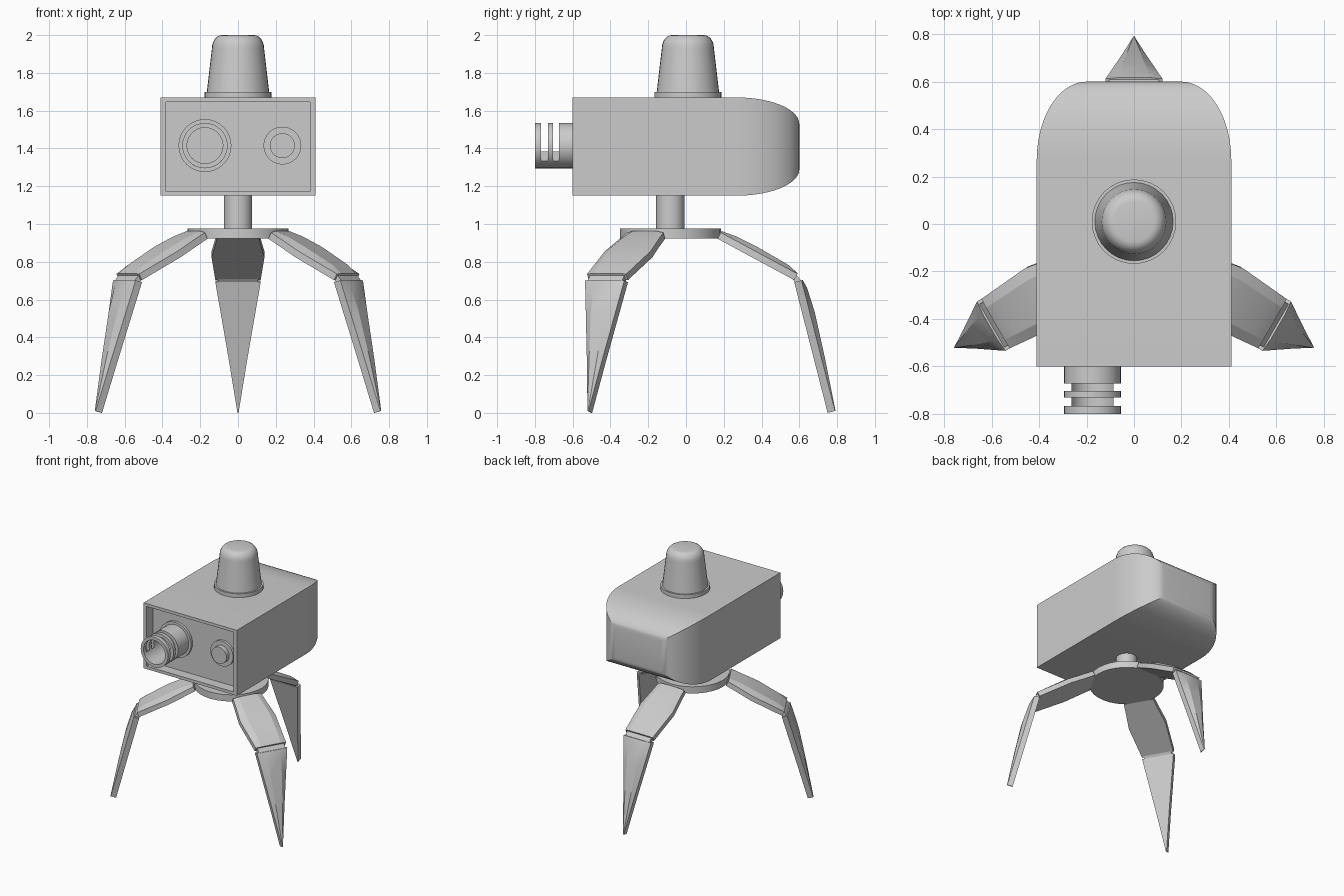
import bpy, bmesh, math
from mathutils import Vector

if "Cube" in bpy.data.objects:
    bpy.data.objects.remove(bpy.data.objects["Cube"])

grey = bpy.data.materials.new("plain grey")
grey.diffuse_color = (0.6, 0.6, 0.6, 1)
grey.use_nodes = True
grey.node_tree.nodes["Principled BSDF"].inputs["Base Color"].default_value = grey.diffuse_color


def loft(name, rings, closed=False, angle=30):
    """Skin a list of point rings; cap the ends unless the loft closes on itself."""
    bm = bmesh.new()
    vs = [[bm.verts.new(p) for p in ring] for ring in rings]
    n = len(vs[0])
    pairs = list(zip(vs, vs[1:])) + ([(vs[-1], vs[0])] if closed else [])
    for a, b in pairs:
        for i in range(n):
            j = (i + 1) % n
            bm.faces.new((a[i], a[j], b[j], b[i]))
    if not closed:
        bm.faces.new(vs[0])
        bm.faces.new(vs[-1])
    bmesh.ops.recalc_face_normals(bm, faces=bm.faces)
    me = bpy.data.meshes.new(name)
    bm.to_mesh(me)
    bm.free()
    me.materials.append(grey)
    ob = bpy.data.objects.new(name, me)
    bpy.context.collection.objects.link(ob)
    bpy.ops.object.select_all(action='DESELECT')
    ob.select_set(True)
    bpy.context.view_layer.objects.active = ob
    bpy.ops.object.shade_smooth_by_angle(angle=math.radians(angle))
    return ob


def turned(name, centre, profile, axis='Z', closed=False, n=32):
    """Round part: profile of (radius, position along axis)."""
    rings = []
    for r, h in profile:
        ring = []
        for i in range(n):
            t = 2 * math.pi * i / n
            u, v = r * math.cos(t), r * math.sin(t)
            if axis == 'Z':
                ring.append((centre[0] + u, centre[1] + v, h))
            else:
                ring.append((centre[0] + u, h, centre[1] + v))
        rings.append(ring)
    return loft(name, rings, closed)


# Head: rectangular sections, recessed front, back rounded in plan and profile
def rect(y, w, h, z=1.41):
    return [(-w, y, z - h), (w, y, z - h), (w, y, z + h), (-w, y, z + h)]


sections = [rect(-0.52, 0.382, 0.237), rect(-0.6, 0.382, 0.237), rect(-0.6, 0.41, 0.26)]
for i in range(13):
    t = math.pi / 2 * i / 12
    sections.append(rect(0.27 + 0.33 * math.sin(t), 0.2 + 0.21 * math.cos(t), 0.12 + 0.14 * math.cos(t)))
loft("head", sections)

# Domed cap on the head
dome = [(0.178, 1.66), (0.178, 1.7), (0.165, 1.7), (0.138, 1.93)]
for i in range(1, 7):
    t = math.pi / 2 * i / 6
    dome.append((0.085 + 0.053 * math.cos(t), 1.93 + 0.07 * math.sin(t)))
turned("head_cap", (0, 0.01), dome)

# Neck and hip disc
turned("neck", (0, -0.083), [(0.075, 0.96), (0.075, 1.16)])
turned("hip_disc", (0, -0.083), [(0.267, 0.922), (0.267, 0.975)])

# Slotted barrel eye
EX, EZ = -0.175, 1.415
turned("barrel_flange", (EX, EZ), [(0.14, -0.51), (0.14, -0.54), (0.115, -0.54), (0.115, -0.51)], 'Y', True)
for i, (y0, y1) in enumerate([(-0.8, -0.768), (-0.731, -0.704), (-0.673, -0.51)]):
    turned(f"barrel_ring_{i + 1}", (EX, EZ), [(0.12, y0), (0.12, y1), (0.095, y1), (0.095, y0)], 'Y', True)


# Lower strip that joins the barrel rings across each slot
def strip(y):
    pts = []
    for r, lim, sign in ((0.12, 48, 1), (0.095, 70, -1)):
        for k in range(-6, 7):
            t = math.radians(sign * lim * k / 6)
            pts.append((EX + r * math.sin(t), y, EZ - r * math.cos(t)))
    return pts


for i, (y0, y1) in enumerate([(-0.768, -0.731), (-0.704, -0.673)]):
    loft(f"barrel_strip_{i + 1}", [strip(y0), strip(y1)])

# Small eye
turned("small_eye_ring", (0.235, EZ), [(0.1, -0.51), (0.1, -0.54), (0.066, -0.54), (0.066, -0.51)], 'Y', True)
turned("small_eye", (0.235, EZ), [(0.066, -0.51), (0.066, -0.575)], 'Y')


# Legs: flat underside, low rim and a chamfered, slightly raised outer face
def limb(name, ang, start, end, stations, rim, k):
    a = math.radians(ang)
    out, side = Vector((math.cos(a), math.sin(a), 0)), Vector((-math.sin(a), math.cos(a), 0))
    up, base = Vector((0, 0, 1)), Vector((0, -0.083, 0))
    d = Vector((end[0] - start[0], end[1] - start[1])).normalized()
    nrm = out * -d.y + up * d.x
    rings = []
    for s, w, h in stations:
        p = base + out * (start[0] + s * (end[0] - start[0])) + up * (start[1] + s * (end[1] - start[1]))
        shape = [(-w, 0), (w, 0), (w, rim), (k * w, h), (-k * w, h), (-w, rim)]
        rings.append([p + side * u + nrm * v for u, v in shape])
    return loft(name, rings, angle=15)


UPPER = [(0, 0.112, 0.046), (0.18, 0.122, 0.058), (0.45, 0.14, 0.062), (0.86, 0.125, 0.056), (1, 0.12, 0.04)]
LOWER = [(0, 0.12, 0.046), (0.06, 0.113, 0.058), (0.25, 0.09, 0.066), (0.6, 0.048, 0.058), (1, 0.003, 0.043)]
PIN = [(0, 0.105, 0.03), (1, 0.105, 0.03)]
for side, ang in (("back", 90), ("right", -30), ("left", 210)):
    limb(side + "_upper_leg", ang, (0.25, 0.922), (0.656, 0.703), UPPER, 0.037, 0.65)
    limb(side + "_lower_leg", ang, (0.656, 0.692), (0.833, 0.0), LOWER, 0.04, 0.5)
    limb(side + "_knee", ang, (0.645, 0.71), (0.67, 0.68), PIN, 0.03, 0.9)
